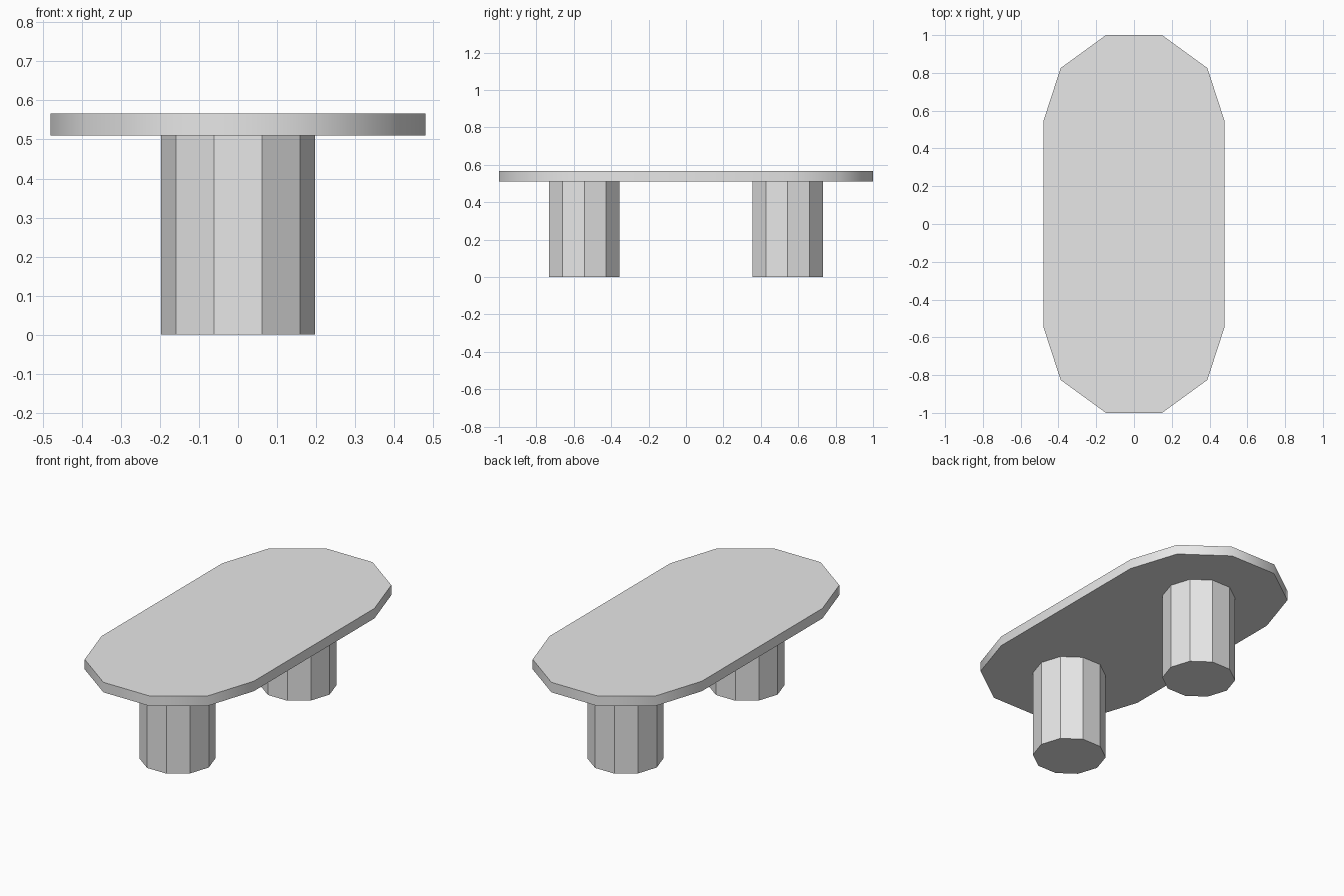
import bpy
import bmesh
from math import cos, sin, pi, radians

cube = bpy.data.objects.get("Cube")
if cube:
    bpy.data.objects.remove(cube, do_unlink=True)

SIDES = 10
HEIGHT = 0.567
LEG_HEIGHT = 0.51
LEG_RADIUS = 0.197
LEG_Y = 0.544
END_RADIUS = 0.48

grey = bpy.data.materials.new("light_grey")
grey.use_nodes = True
grey.diffuse_color = (0.8, 0.8, 0.8, 1)
grey.node_tree.nodes["Principled BSDF"].inputs["Base Color"].default_value = (0.8, 0.8, 0.8, 1)


def arc(radius, start, stop, y):
    """Corner points of a ten-sided circle, from one step to another."""
    steps = [2 * pi * i / SIDES for i in range(start, stop)]
    return [(radius * cos(a), y + radius * sin(a)) for a in steps]


def prism(name, outline, bottom, top):
    """Extrude a flat outline into a closed solid."""
    bm = bmesh.new()
    base = bm.faces.new([bm.verts.new((x, y, bottom)) for x, y in outline])
    result = bmesh.ops.extrude_face_region(bm, geom=[base], use_keep_orig=True)
    raised = [v for v in result["geom"] if isinstance(v, bmesh.types.BMVert)]
    bmesh.ops.translate(bm, verts=raised, vec=(0, 0, top - bottom))
    bmesh.ops.recalc_face_normals(bm, faces=bm.faces)
    mesh = bpy.data.meshes.new(name)
    bm.to_mesh(mesh)
    bm.free()
    mesh.materials.append(grey)
    obj = bpy.data.objects.new(name, mesh)
    bpy.context.collection.objects.link(obj)
    return obj


# Oblong top: two half circles of five sides joined by straight edges
half = SIDES // 2
end_y = 1 - END_RADIUS * sin(2 * pi * 2 / SIDES)
outline = arc(END_RADIUS, 0, half + 1, end_y) + arc(END_RADIUS, half, SIDES + 1, -end_y)
table_top = prism("table_top", outline, LEG_HEIGHT, HEIGHT)

# Rounded rim with sharp upper and lower edges
bpy.ops.object.select_all(action="DESELECT")
table_top.select_set(True)
bpy.context.view_layer.objects.active = table_top
bpy.ops.object.shade_smooth_by_angle(angle=radians(40))

# Two faceted column legs
for name, y in (("front_leg", -LEG_Y), ("back_leg", LEG_Y)):
    prism(name, arc(LEG_RADIUS, 0, SIDES, y), 0, LEG_HEIGHT)
